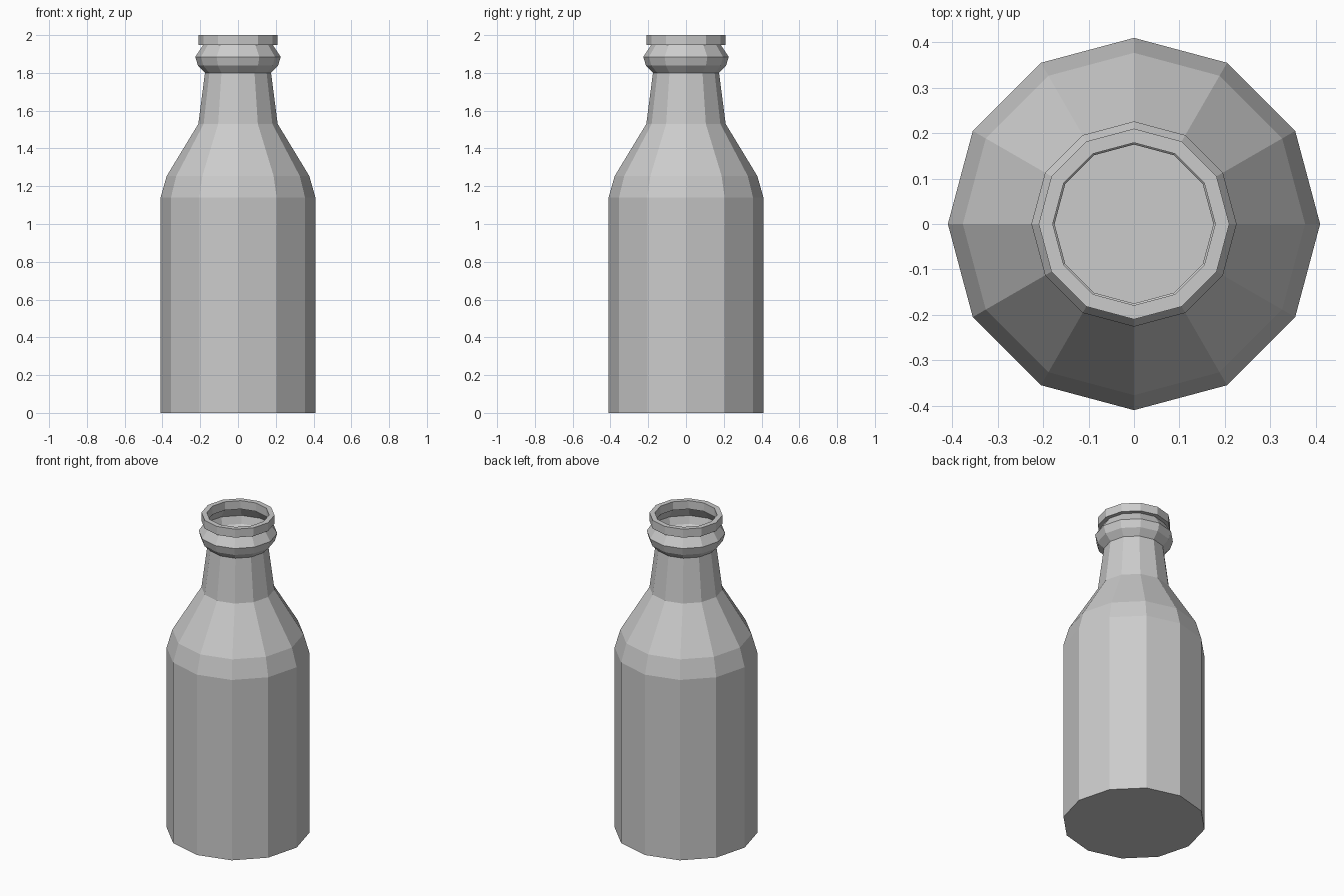
import bpy, bmesh
from math import sin, cos, pi

if "Cube" in bpy.data.objects:
    bpy.data.objects.remove(bpy.data.objects["Cube"])

SIDES = 12


def lathe(name, profile, cap_bottom=False):
    """Revolve (radius, height) points into a flat-sided shell."""
    bm = bmesh.new()
    rings = [[bm.verts.new((r * cos(2 * pi * i / SIDES), r * sin(2 * pi * i / SIDES), z))
              for i in range(SIDES)] for r, z in profile]
    for low, high in zip(rings, rings[1:]):
        for i in range(SIDES):
            j = (i + 1) % SIDES
            bm.faces.new((low[i], low[j], high[j], high[i]))
    if cap_bottom:
        bm.faces.new(rings[0][::-1])
    mesh = bpy.data.meshes.new(name)
    bm.to_mesh(mesh)
    bm.free()
    obj = bpy.data.objects.new(name, mesh)
    bpy.context.collection.objects.link(obj)
    return obj


# Body, shoulder, neck, bulging collar and rolled-in lip as one thin shell
lathe("bottle", [
    (0.41, 0.0), (0.41, 1.14),                     # straight body
    (0.377, 1.255), (0.21, 1.53),                  # shoulder
    (0.175, 1.80),                                 # neck
    (0.212, 1.838), (0.226, 1.885), (0.185, 1.947),  # collar
    (0.21, 1.947), (0.21, 2.0),                    # outer lip
    (0.179, 2.0), (0.179, 1.947),                  # mouth bore
], cap_bottom=True)
